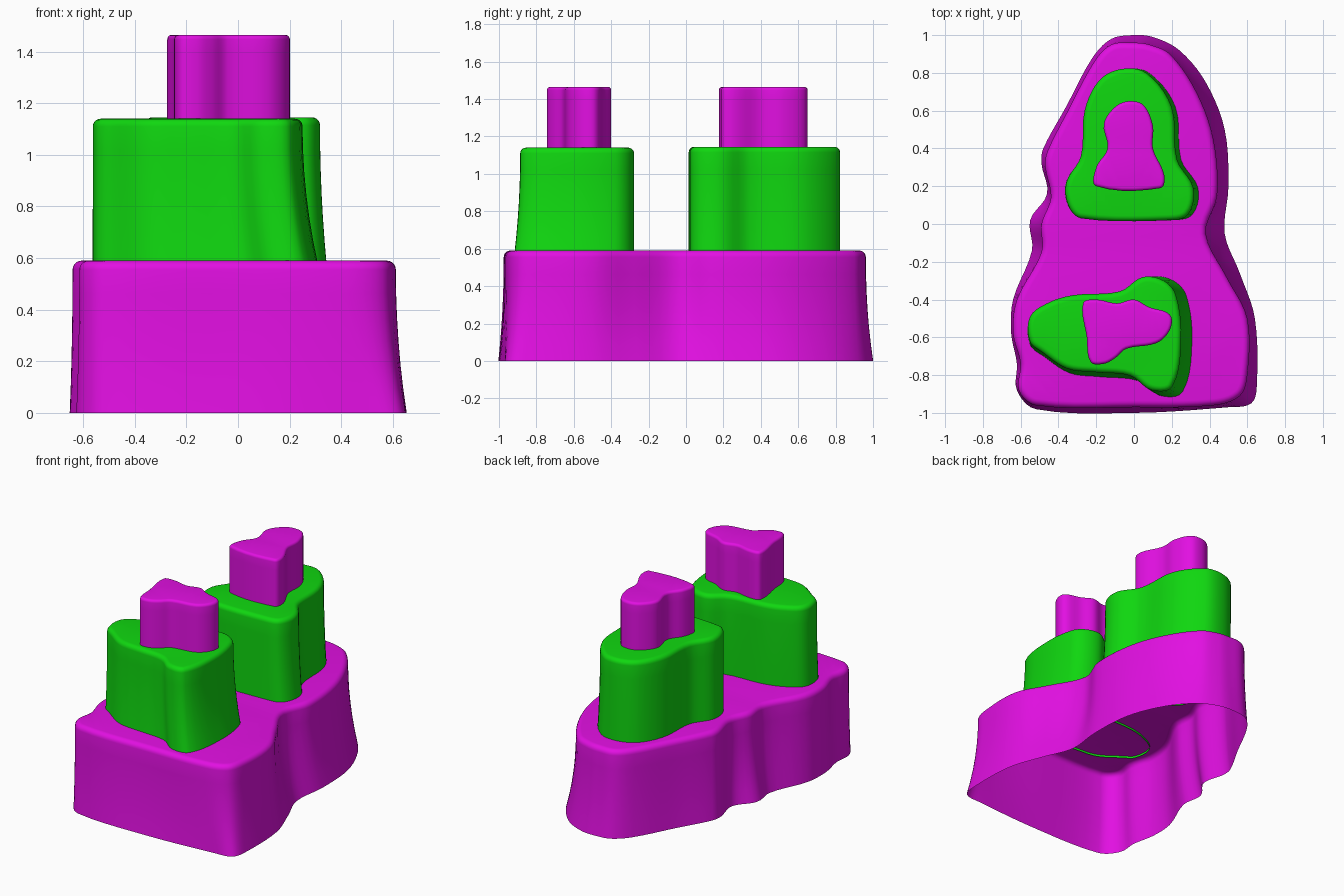
import bpy
import bmesh
import math
from mathutils import Vector

default_cube = bpy.data.objects.get("Cube")
if default_cube:
    bpy.data.objects.remove(default_cube, do_unlink=True)


def make_material(name, colour):
    material = bpy.data.materials.new(name)
    material.use_nodes = True
    material.diffuse_color = colour
    shader = material.node_tree.nodes["Principled BSDF"]
    shader.inputs["Base Color"].default_value = colour
    shader.inputs["Roughness"].default_value = 0.6
    return material


def smooth_loop(points, steps=5):
    """Closed smooth curve through the points, tangents scaled to each span."""
    points = [Vector(p) for p in points]
    count = len(points)
    tangents = [(points[(i + 1) % count] - points[i - 1]).normalized()
                for i in range(count)]
    curve = []
    for i in range(count):
        following = (i + 1) % count
        start, end = points[i], points[following]
        span = (end - start).length
        for step in range(steps):
            t = step / steps
            blend = t * t * (3 - 2 * t)
            leave = t * (1 - t) ** 2
            arrive = t * t * (t - 1)
            curve.append(start.lerp(end, blend)
                         + tangents[i] * span * leave
                         + tangents[following] * span * arrive)
    return curve


def inset_loop(loop, distance):
    """Move a counter-clockwise loop inwards along its normals."""
    result = []
    for i, point in enumerate(loop):
        along = (loop[(i + 1) % len(loop)] - loop[i - 1]).normalized()
        result.append(point + Vector((-along.y, along.x)) * distance)
    return result


def taper(points, anchor, scale):
    """Scale an outline about an anchor to get its upper rim."""
    return [(anchor[0] + (x - anchor[0]) * scale[0],
             anchor[1] + (y - anchor[1]) * scale[1]) for x, y in points]


def build_block(name, foot, rim, bottom, top, radius, material):
    """Open-bottomed block lofted from foot to rim with a rounded top edge."""
    foot, rim = smooth_loop(foot), smooth_loop(rim)
    rings = []
    wall_levels, round_levels = 6, 5
    for level in range(wall_levels):
        height = level / wall_levels
        flare = 1 - (1 - height) ** 2
        ring = [a.lerp(b, flare) for a, b in zip(foot, rim)]
        rings.append((ring, bottom + (top - radius - bottom) * height))
    for level in range(round_levels + 1):
        angle = math.pi / 2 * level / round_levels
        ring = inset_loop(rim, radius * (1 - math.cos(angle)))
        rings.append((ring, top - radius + radius * math.sin(angle)))

    bm = bmesh.new()
    layers = [[bm.verts.new((p.x, p.y, z)) for p in ring] for ring, z in rings]
    count = len(foot)
    for lower, upper in zip(layers, layers[1:]):
        for i in range(count):
            j = (i + 1) % count
            bm.faces.new((lower[i], lower[j], upper[j], upper[i]))
    cap = bm.faces.new(layers[-1])
    bmesh.ops.triangulate(bm, faces=[cap])
    mesh = bpy.data.meshes.new(name)
    bm.to_mesh(mesh)
    bm.free()
    mesh.materials.append(material)
    block = bpy.data.objects.new(name, mesh)
    bpy.context.collection.objects.link(block)
    bpy.ops.object.select_all(action="DESELECT")
    block.select_set(True)
    bpy.context.view_layer.objects.active = block
    bpy.ops.object.shade_smooth_by_angle(angle=math.radians(40))
    return block


magenta = make_material("magenta", (0.76, 0.005, 0.76, 1))
green = make_material("bright green", (0.005, 0.68, 0.005, 1))

# Wide base: foot outline and matching rim outline, from the back round by the right
base_foot = [
    (0, 1), (-.12, .98), (-.22, .88), (-.36, .62), (-.48, .4), (-.49, .32),
    (-.46, .16), (-.55, .02), (-.54, -.14), (-.64, -.4), (-.65, -.58),
    (-.62, -.74), (-.62, -.88), (-.52, -.98), (0, -1), (.5, -.97),
    (.62, -.95), (.65, -.86), (.64, -.5), (.56, -.26), (.48, -.05),
    (.5, .2), (.48, .5), (.38, .75), (.24, .92), (.1, .99)]
base_rim = [
    (0, .96), (-.12, .95), (-.21, .86), (-.35, .6), (-.46, .38), (-.47, .3),
    (-.44, .14), (-.49, 0), (-.49, -.15), (-.62, -.4), (-.64, -.58),
    (-.6, -.74), (-.61, -.88), (-.52, -.96), (0, -.97), (.42, -.96),
    (.56, -.91), (.6, -.8), (.6, -.5), (.49, -.28), (.38, -.05),
    (.44, .15), (.42, .45), (.33, .7), (.19, .9), (.08, .95)]
build_block("base", base_foot, base_rim, 0, .59, .035, magenta)

# Middle tier blocks
back_middle = [
    (-.06, .82), (-.18, .76), (-.26, .6), (-.28, .36), (-.36, .22),
    (-.35, .1), (-.28, .03), (.2, .02), (.31, .05), (.34, .19),
    (.25, .34), (.22, .62), (.08, .8)]
front_middle = [
    (-.55, -.5), (-.55, -.64), (-.48, -.7), (-.34, -.79), (-.18, -.81),
    (.02, -.83), (.14, -.91), (.26, -.89), (.31, -.62), (.28, -.38),
    (.21, -.3), (.09, -.28), (-.04, -.36), (-.3, -.38), (-.44, -.42)]
build_block("back_middle_block", back_middle,
            taper(back_middle, (-.3, .4), (.96, 1)), .575, 1.145, .03, green)
build_block("front_middle_block", front_middle,
            taper(front_middle, (-.55, -.3), (.93, .95)), .575, 1.14, .03, green)

# Small top blocks
back_top = [
    (-.03, .65), (-.1, .62), (-.16, .53), (-.14, .4), (-.2, .3),
    (-.2, .2), (.14, .19), (.16, .26), (.1, .4), (.1, .52), (.05, .63)]
front_top = [
    (-.2, -.4), (-.27, -.42), (-.25, -.6), (-.23, -.73), (-.16, -.74),
    (-.1, -.71), (-.04, -.66), (.12, -.63), (.19, -.56), (.19, -.48),
    (.08, -.44), (0, -.4), (-.09, -.42)]
for name, outline in (("back_top_block", back_top), ("front_top_block", front_top)):
    build_block(name, outline, outline, 1.12, 1.465, .018, magenta)
